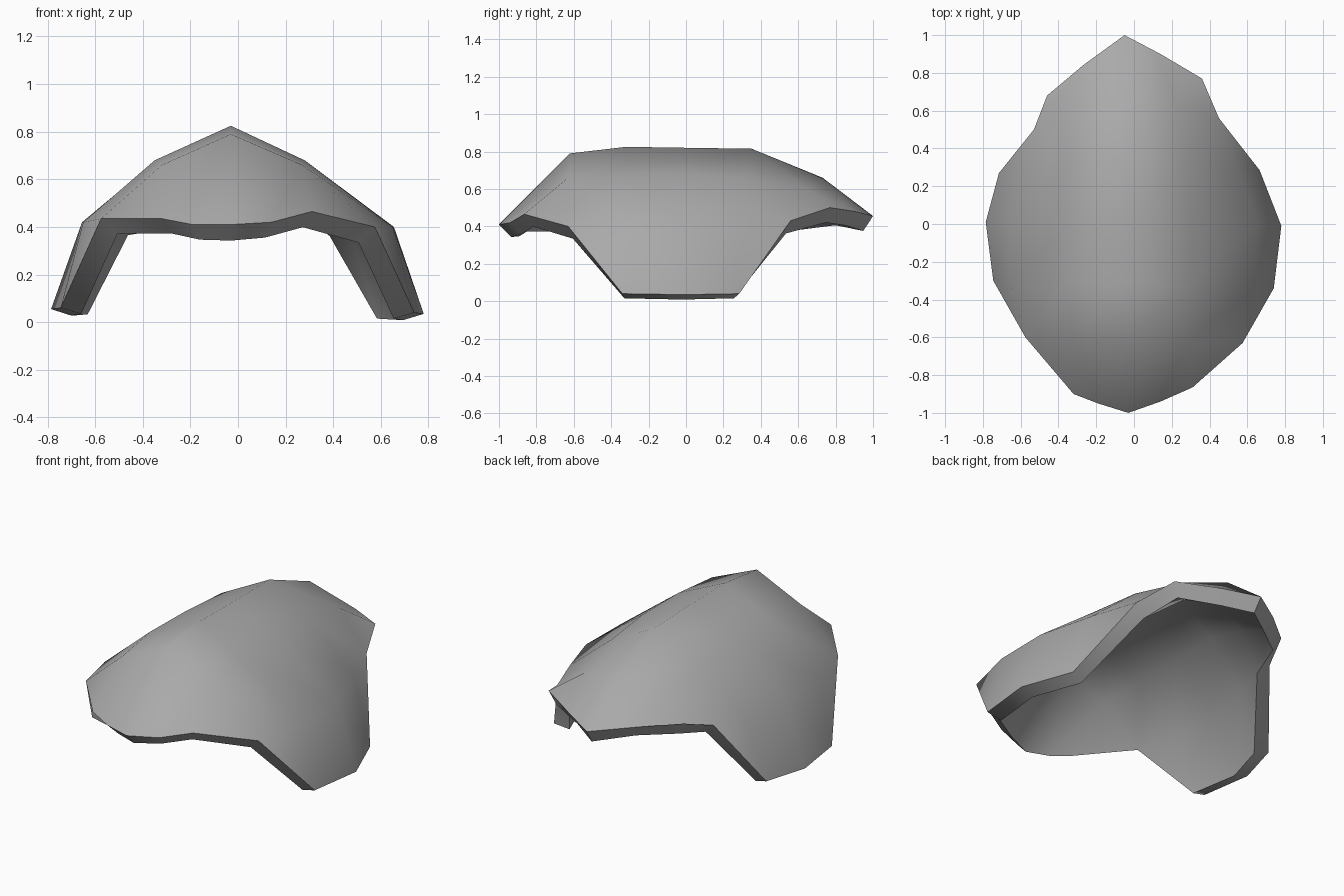
import bpy
import bmesh
import math

cube = bpy.data.objects.get("Cube")
if cube:
    bpy.data.objects.remove(cube, do_unlink=True)

grey = bpy.data.materials.new("plain_grey")
grey.use_nodes = True
grey.diffuse_color = (0.4, 0.4, 0.4, 1)
grey.node_tree.nodes["Principled BSDF"].inputs["Base Color"].default_value = grey.diffuse_color

# Cross-sections of the shell from front to back, each from right rim to left rim
sections = [
    [(-.32, -.9, .435), (-.19, -.95, .41), (-.03, -1, .41), (.14, -.94, .42), (.31, -.865, .465)],
    [(-.575, -.6, .435), (-.32, -.62, .66), (-.03, -.62, .79), (.27, -.63, .66), (.575, -.63, .4)],
    [(-.745, -.3, .06), (-.65, -.32, .42), (-.35, -.32, .68), (-.03, -.32, .825),
     (.28, -.33, .68), (.65, -.33, .4), (.74, -.34, .04)],
    [(-.785, .01, .055), (-.655, 0, .42), (-.35, 0, .675), (-.03, 0, .82),
     (.28, 0, .68), (.655, 0, .4), (.78, -.01, .035)],
    [(-.715, .27, .06), (-.61, .29, .4), (-.33, .32, .67), (-.04, .35, .815),
     (.26, .32, .66), (.55, .3, .42), (.665, .285, .04)],
    [(-.53, .5, .43), (-.31, .6, .59), (-.04, .73, .66), (.21, .65, .6), (.45, .56, .43)],
    [(-.46, .68, .49), (-.27, .84, .48), (-.05, 1, .455), (.14, .9, .48), (.36, .77, .5)],
]

# Shell surface, with a triangle at each side where the wings begin and end
bm = bmesh.new()
rows = [[bm.verts.new(p) for p in row] for row in sections]
for a, b in zip(rows, rows[1:]):
    if len(a) < len(b):
        bm.faces.new((a[0], b[1], b[0]))
        bm.faces.new((a[-1], b[-1], b[-2]))
        b = b[1:-1]
    elif len(a) > len(b):
        bm.faces.new((a[0], a[1], b[0]))
        bm.faces.new((a[-1], b[-1], a[-2]))
        a = a[1:-1]
    for i in range(len(a) - 1):
        bm.faces.new((a[i], a[i + 1], b[i + 1], b[i]))
bmesh.ops.recalc_face_normals(bm, faces=bm.faces)
if sum(f.normal.z for f in bm.faces) < 0:
    bmesh.ops.reverse_faces(bm, faces=bm.faces)

mesh = bpy.data.meshes.new("curved_shell")
bm.to_mesh(mesh)
bm.free()
mesh.materials.append(grey)
shell = bpy.data.objects.new("curved_shell", mesh)
bpy.context.collection.objects.link(shell)

# Wall thickness grows inward
wall = shell.modifiers.new("wall_thickness", "SOLIDIFY")
wall.thickness = 0.09
wall.offset = -1
wall.use_even_offset = True

bpy.ops.object.select_all(action="DESELECT")
shell.select_set(True)
bpy.context.view_layer.objects.active = shell
bpy.ops.object.modifier_apply(modifier=wall.name)
bpy.ops.object.shade_smooth_by_angle(angle=math.radians(55))
